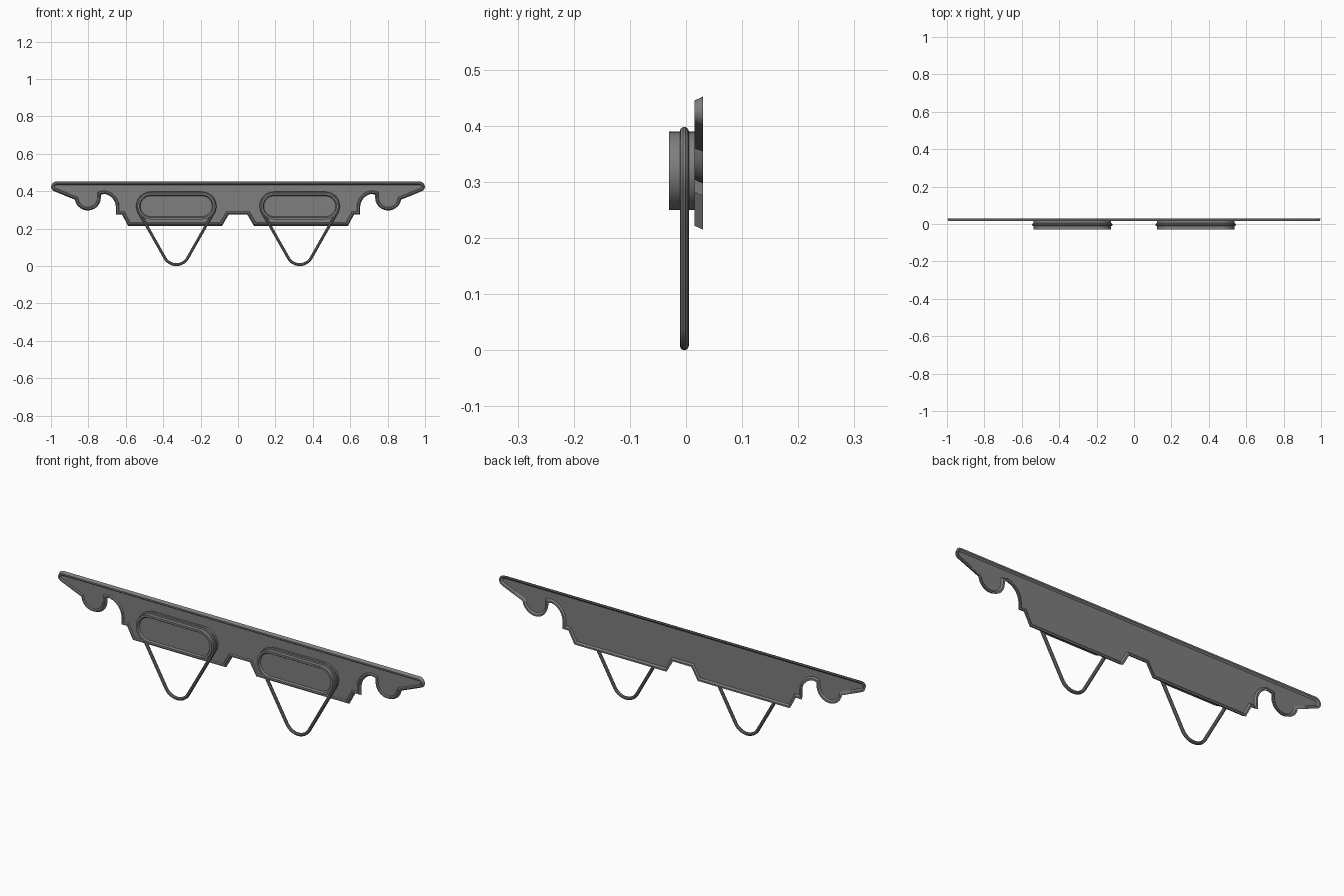
import bpy
import bmesh
import math
from mathutils import Vector

cube = bpy.data.objects.get("Cube")
if cube:
    bpy.data.objects.remove(cube, do_unlink=True)

grey = bpy.data.materials.new("dark grey metal")
grey.use_nodes = True
colour = (0.21, 0.21, 0.21, 1)
grey.diffuse_color = colour
grey.node_tree.nodes["Principled BSDF"].inputs["Base Color"].default_value = colour


def arc(cx, cz, r, start, end, steps):
    """Points of an arc in the XZ plane, angles in degrees."""
    angles = [math.radians(start + (end - start) * i / steps) for i in range(steps + 1)]
    return [Vector((cx + r * math.cos(a), cz + r * math.sin(a))) for a in angles]


def inset(points, d):
    """Move a counter-clockwise outline inward by d with mitred corners."""
    out = []
    for i, p in enumerate(points):
        a = (p - points[i - 1]).normalized()
        b = (points[(i + 1) % len(points)] - p).normalized()
        n1, n2 = Vector((-a.y, a.x)), Vector((-b.y, b.x))
        out.append(p + (n1 + n2) * d / max(1 + n1.dot(n2), 0.4))
    return out


def smooth(obj):
    bpy.ops.object.select_all(action="DESELECT")
    obj.select_set(True)
    bpy.context.view_layer.objects.active = obj
    bpy.ops.object.shade_smooth_by_angle(angle=math.radians(32))


def stepped_plate(name, outline, profile):
    """Bridge inset copies of an outline; profile is (inset, y) from back to front."""
    bm = bmesh.new()
    loops = [[bm.verts.new((p.x, y, p.y)) for p in inset(outline, d)] for d, y in profile]
    count = len(outline)
    for lower, upper in zip(loops, loops[1:]):
        for i in range(count):
            j = (i + 1) % count
            bm.faces.new((lower[i], lower[j], upper[j], upper[i]))
    bm.faces.new(loops[0])
    bm.faces.new(loops[-1])
    bmesh.ops.recalc_face_normals(bm, faces=bm.faces)
    mesh = bpy.data.meshes.new(name)
    bm.to_mesh(mesh)
    bm.free()
    mesh.materials.append(grey)
    obj = bpy.data.objects.new(name, mesh)
    bpy.context.collection.objects.link(obj)
    smooth(obj)


def wire_loop(name, points, y, radius):
    """Round closed tube along points in the XZ plane."""
    curve = bpy.data.curves.new(name, "CURVE")
    curve.dimensions = "3D"
    curve.bevel_depth = radius
    curve.bevel_resolution = 3
    spline = curve.splines.new("POLY")
    spline.points.add(len(points) - 1)
    for sp, p in zip(spline.points, points):
        sp.co = (p.x, y, p.y, 1)
    spline.use_cyclic_u = True
    curve.materials.append(grey)
    obj = bpy.data.objects.new(name, curve)
    bpy.context.collection.objects.link(obj)
    bpy.ops.object.select_all(action="DESELECT")
    obj.select_set(True)
    bpy.context.view_layer.objects.active = obj
    bpy.ops.object.convert(target="MESH")
    smooth(bpy.context.object)


# Hull plate: left half of the outline from bottom centre to top, then mirrored
half = [Vector(p) for p in ((0.05, 0.275), (0.085, 0.215), (0.588, 0.215),
                            (0.62, 0.275), (0.653, 0.275))]
half += arc(0.583, 0.315, 0.07, 0, 90, 6)[:1]
half += arc(0.725, 0.315, 0.072, 180, 100, 6)[1:]
half += [Vector((0.733, 0.382))]
half += arc(0.803, 0.367, 0.07, 180, 350, 12)
half += arc(0.972, 0.425, 0.027, -65, 90, 8)
hull = half + [Vector((-p.x, p.y)) for p in reversed(half)]
stepped_plate("hull_plate", hull, [(0.016, 0.024), (0.008, 0.03), (0, 0.03),
                                   (0.007, 0.015), (0.014, 0.015), (0.018, 0.02)])

# Pods with rounded ends, each wrapped by a hanging wire loop
r, reach, pod_z, low_z = 0.07, 0.137, 0.32, 0.078
tilt = math.degrees(math.atan2(reach, pod_z - low_z))
for side, cx in (("left", 0.33), ("right", -0.33)):
    pod = (arc(cx + reach, pod_z, r, -90, 90, 16)
           + arc(cx - reach, pod_z, r, 90, 270, 16))
    stepped_plate(side + "_pod", pod, [(0, 0.021), (0, -0.03), (0.01, -0.03), (0.015, -0.022)])
    loop = (arc(cx + reach, pod_z, r, -tilt, 90, 12)
            + arc(cx - reach, pod_z, r, 90, 180 + tilt, 12)
            + arc(cx, low_z, r, 180 + tilt, 360 - tilt, 14))
    wire_loop(side + "_wire_loop", loop, -0.003, 0.008)
